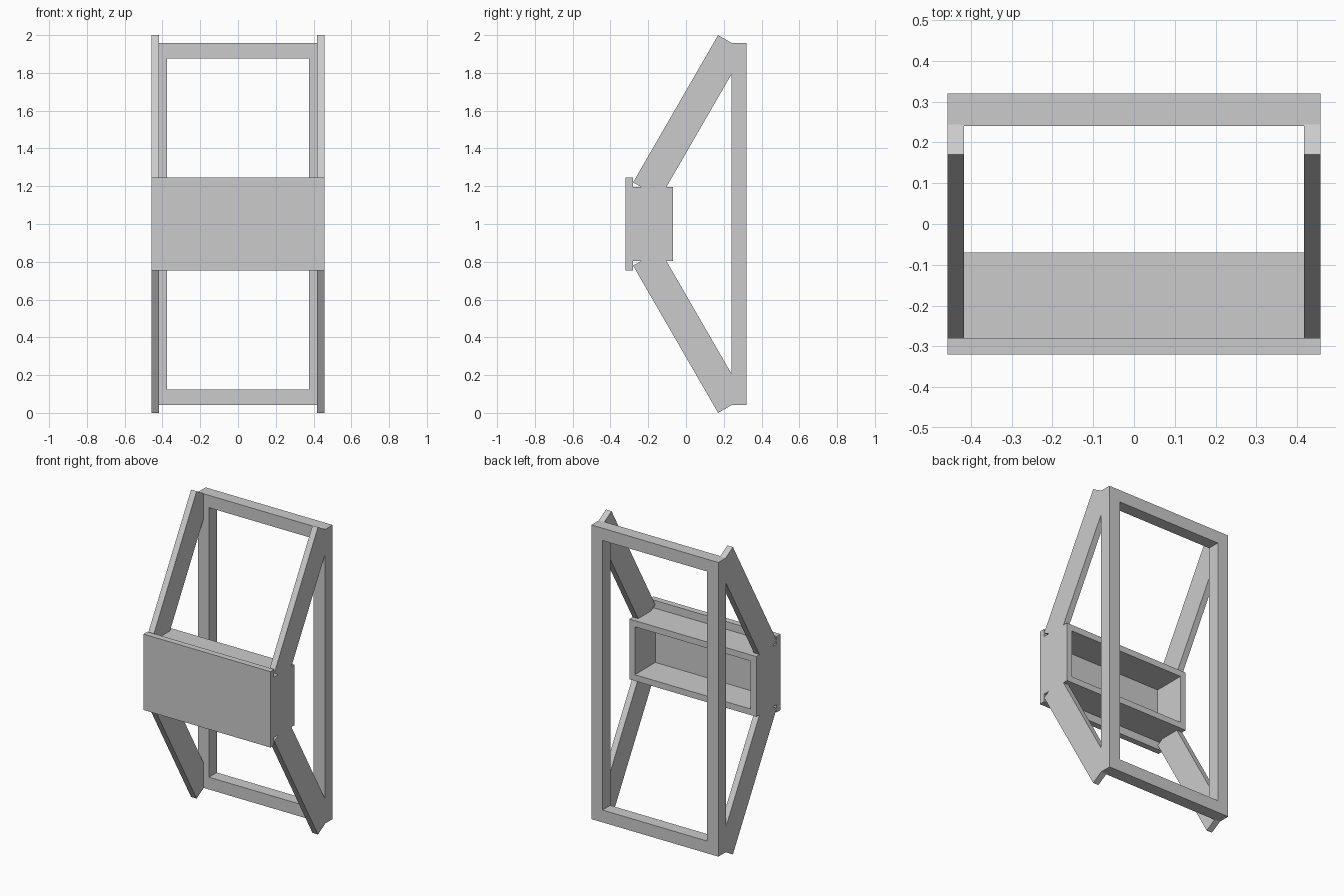
import bpy
import bmesh
from math import cos, sin, radians
from mathutils import Vector

default_cube = bpy.data.objects.get("Cube")
if default_cube:
    bpy.data.objects.remove(default_cube, do_unlink=True)

grey = bpy.data.materials.new("plain grey")
grey.use_nodes = True
grey.diffuse_color = (0.6, 0.6, 0.6, 1)
grey.node_tree.nodes["Principled BSDF"].inputs["Base Color"].default_value = (0.6, 0.6, 0.6, 1)

HALF_W = 0.457   # half of the overall width
MID = 1.0        # height of the symmetry plane
WALL = 0.04      # sheet thickness
BAR = 0.08       # back frame bar thickness


def finish(name, bm):
    bmesh.ops.recalc_face_normals(bm, faces=bm.faces)
    mesh = bpy.data.meshes.new(name)
    bm.to_mesh(mesh)
    bm.free()
    mesh.materials.append(grey)
    obj = bpy.data.objects.new(name, mesh)
    bpy.context.collection.objects.link(obj)


def slab(name, outline, offset):
    """Extrude a flat outline into a solid."""
    bm = bmesh.new()
    face = bm.faces.new([bm.verts.new(p) for p in outline])
    new = bmesh.ops.extrude_face_region(bm, geom=[face], use_keep_orig=True)["geom"]
    verts = [v for v in new if isinstance(v, bmesh.types.BMVert)]
    bmesh.ops.translate(bm, verts=verts, vec=offset)
    finish(name, bm)


def rectangle(half_h, y, inset=0.0):
    corners = [(-1, -1), (1, -1), (1, 1), (-1, 1)]
    return [(sx * (HALF_W - inset), y, MID + sz * (half_h - inset)) for sx, sz in corners]


def hollow_frame(name, half_h, border, y_front, y_back):
    """Rectangular tube running front to back."""
    bm = bmesh.new()
    outlines = [rectangle(half_h, y_front), rectangle(half_h, y_back),
                rectangle(half_h, y_back, border), rectangle(half_h, y_front, border)]
    loops = [[bm.verts.new(p) for p in outline] for outline in outlines]
    for i, loop in enumerate(loops):
        following = loops[(i + 1) % len(loops)]
        for j in range(4):
            k = (j + 1) % 4
            bm.faces.new((loop[j], loop[k], following[k], following[j]))
    finish(name, bm)


# Front panel, tray open at the back, and rectangular back frame
slab("front_panel", rectangle(0.247, -0.32), (0, WALL, 0))
hollow_frame("rear_tray", 0.196, WALL, -0.28, -0.07)
hollow_frame("back_frame", 0.957, BAR, 0.32 - BAR, 0.32)

# Four slanted side struts, square-ended
angle = radians(60)
along = Vector((0, cos(angle), sin(angle))) * 0.9
across = Vector((0, sin(angle), -cos(angle))) * 0.165
tip = Vector((0, 0.17, 1.0))
profile = [tip, tip + across, tip + across - along, tip - along]
for side, sx in (("left", 1), ("right", -1)):
    for level, sz in (("upper", 1), ("lower", -1)):
        outline = [(sx * HALF_W, p.y, MID + sz * p.z) for p in profile]
        slab(f"{level}_{side}_strut", outline, (-sx * WALL, 0, 0))
